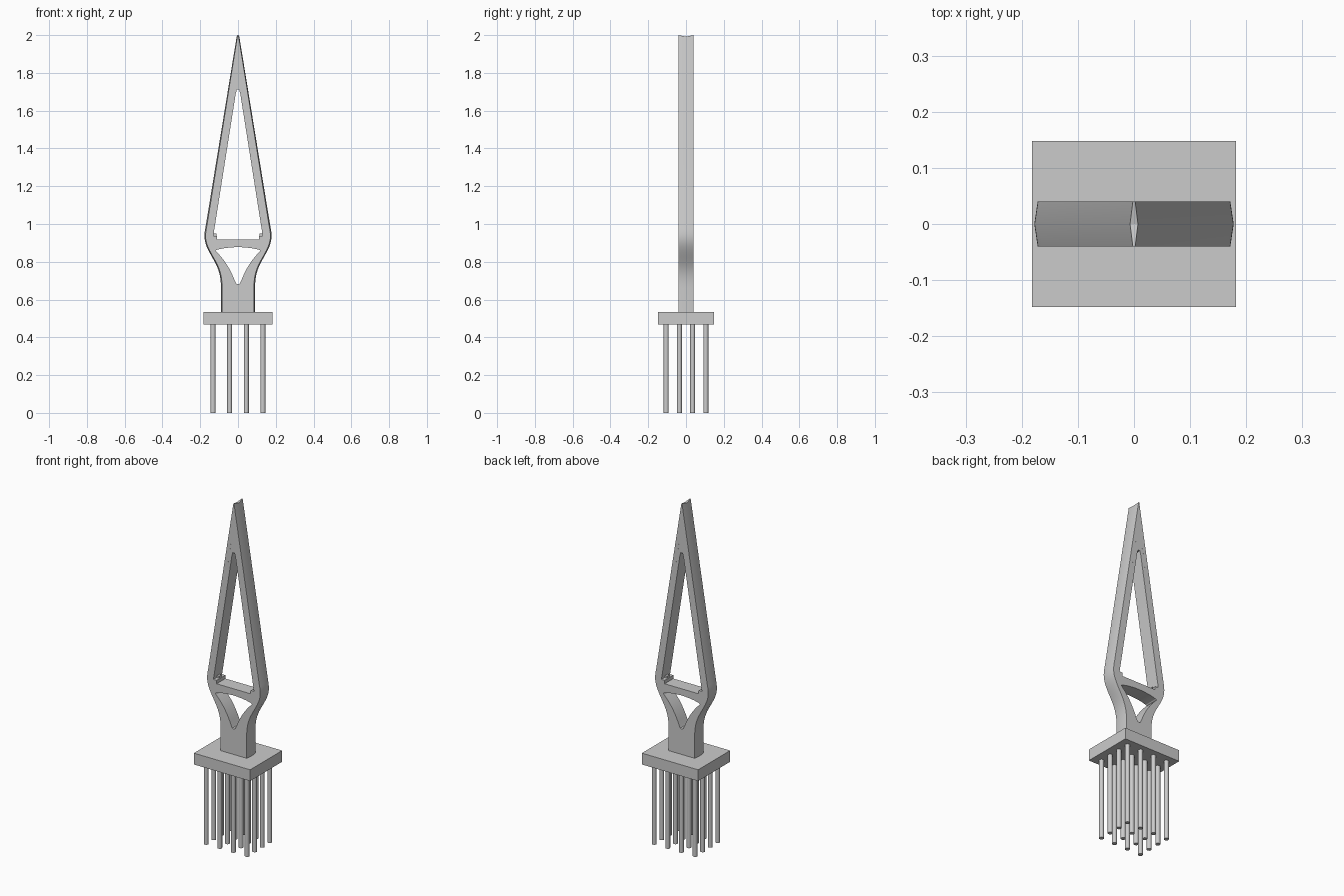
import bpy, bmesh
from mathutils import Vector
from mathutils.geometry import interpolate_bezier

if "Cube" in bpy.data.objects:
    bpy.data.objects.remove(bpy.data.objects["Cube"])


def bezier(pts, n=10):
    return [(v.x, v.y) for v in interpolate_bezier(*[Vector((x, z, 0)) for x, z in pts], n)]


def mirror(half):
    """Close a right-hand profile (x, z) with its mirror image."""
    return half + [(-x, z) for x, z in reversed(half) if x > 1e-5]


def loft(name, rings):
    """Join equal-length profiles, given as (y, [(x, z)...]), into a solid."""
    bm = bmesh.new()
    loops = [[bm.verts.new((x, y, z)) for x, z in prof] for y, prof in rings]
    for a, b in zip(loops, loops[1:]):
        for i in range(len(a)):
            j = (i + 1) % len(a)
            bm.faces.new((a[i], a[j], b[j], b[i]))
    bm.faces.new(loops[0])
    bm.faces.new(loops[-1])
    bmesh.ops.recalc_face_normals(bm, faces=bm.faces)
    me = bpy.data.meshes.new(name)
    bm.to_mesh(me)
    bm.free()
    ob = bpy.data.objects.new(name, me)
    bpy.context.collection.objects.link(ob)
    return ob


def box(name, x, y, z, sx, sy, sz):
    bpy.ops.mesh.primitive_cube_add(size=1, location=(x, y, z))
    ob = bpy.context.object
    ob.name = name
    ob.scale = (sx, sy, sz)
    return ob


def cylinder(name, loc, r, depth, sides, rot=(0, 0, 0)):
    bpy.ops.mesh.primitive_cylinder_add(vertices=sides, radius=r, depth=depth,
                                        location=loc, rotation=rot)
    bpy.context.object.name = name
    bpy.ops.object.shade_smooth_by_angle(angle=0.7)


# Tower: outline with a shallow ridge running along its outer sides
curve = bezier([(.17, .995), (.18, .945), (.184, .915), (.158, .863)])
curve += bezier([(.158, .863), (.125, .797), (.09, .765), (.09, .66)], 14)[1:]
ridge = [(.007, 1.992)] + curve + [(.09, .53)]
edge = [(.002, 2.0)] + [(x - .006, z) for x, z in ridge[1:]]
tower = loft("tower", [(-.04, mirror(edge)), (0, mirror(ridge)), (.04, mirror(edge))])

# Openings above and below the crossbeam
upper = [(0, 1.712), (.006, 1.712), (.012, 1.69), (.131, .937), (.11, .937), (.11, .917)]
lower = [(0, .878), (.04, .876), (.08, .871), (.113, .863), (.119, .858)]
lower += bezier([(.119, .858), (.07, .81), (.04, .76), (.017, .7)], 9)[1:]
lower += [(.009, .684), (0, .681)]
for label, half in (("upper", upper), ("lower", lower)):
    prof = half + [(-x, z) for x, z in reversed(half) if x > 1e-5]
    cutter = loft(label + "_opening_cutter", [(-.1, prof), (.1, prof)])
    cutter.hide_render = True
    mod = tower.modifiers.new(label + "_opening", 'BOOLEAN')
    mod.operation = 'DIFFERENCE'
    mod.solver = 'EXACT'
    mod.object = cutter
    bpy.ops.object.select_all(action='DESELECT')
    bpy.context.view_layer.objects.active = tower
    tower.select_set(True)
    bpy.ops.object.modifier_apply(modifier=mod.name)
    bpy.data.objects.remove(cutter)
bpy.ops.object.shade_smooth_by_angle(angle=0.3)

# Bearing pads beside the deck and cable anchor studs on the leg faces
for s in (-1, 1):
    box("bearing_pad", s * .124, 0, .941, .018, .02, .016)
    for i in range(8):
        z = 1.6 + i * .026
        cylinder("cable_anchor", (s * (.045 - (z - 1.6) * .16), 0, z),
                 .0022, .081, 8, (1.5708, 0, 0))

# Pile cap
box("pile_cap", 0, 0, .5, .364, .295, .066)

# Piles, four by four
for x in (-.132, -.044, .044, .132):
    for y in (-.105, -.035, .035, .105):
        cylinder("pile", (x, y, .235), .013, .47, 16)
